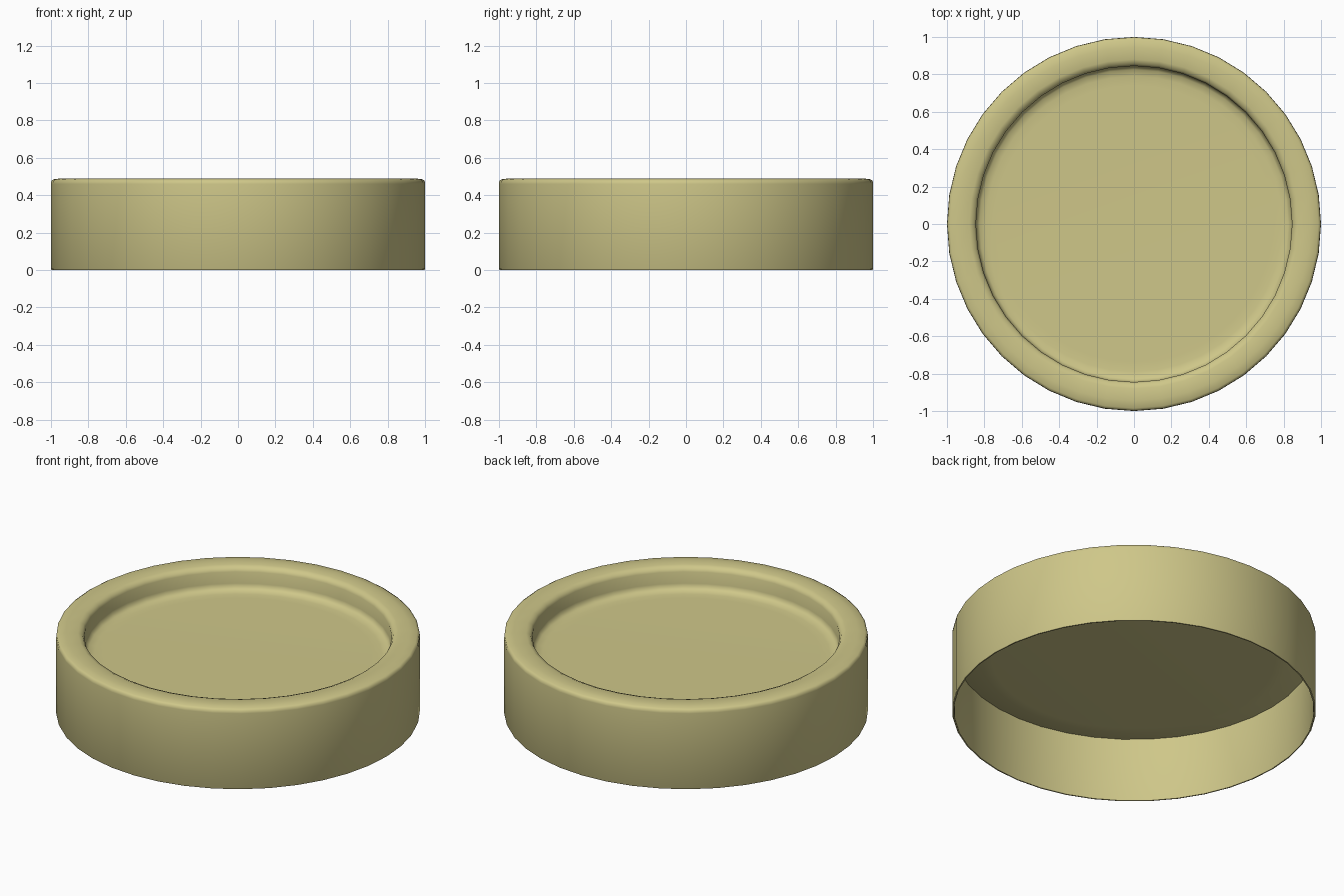
import bpy, bmesh, math

if "Cube" in bpy.data.objects:
    bpy.data.objects.remove(bpy.data.objects["Cube"])

SEGMENTS = 40


def lathe(name, profile, material):
    """Spin an (r, z) profile, from axis to axis, into a closed round part."""
    bm = bmesh.new()
    rings = []
    for r, z in profile:
        if r == 0:
            rings.append([bm.verts.new((0, 0, z))] * SEGMENTS)
        else:
            rings.append([bm.verts.new((r * math.cos(2 * math.pi * i / SEGMENTS),
                                        r * math.sin(2 * math.pi * i / SEGMENTS), z))
                          for i in range(SEGMENTS)])
    for a, b in zip(rings, rings[1:]):
        for i in range(SEGMENTS):
            j = (i + 1) % SEGMENTS
            bm.faces.new(dict.fromkeys((a[i], a[j], b[j], b[i])))
    bmesh.ops.recalc_face_normals(bm, faces=bm.faces)
    mesh = bpy.data.meshes.new(name)
    bm.to_mesh(mesh)
    bm.free()
    obj = bpy.data.objects.new(name, mesh)
    bpy.context.collection.objects.link(obj)
    mesh.materials.append(material)
    bpy.context.view_layer.objects.active = obj
    obj.select_set(True)
    bpy.ops.object.shade_smooth_by_angle(angle=math.radians(60))
    return obj


khaki = bpy.data.materials.new("khaki")
khaki.diffuse_color = (0.62, 0.57, 0.25, 1)
khaki.use_nodes = True
khaki.node_tree.nodes["Principled BSDF"].inputs["Base Color"].default_value = khaki.diffuse_color

# Thin lid: sunken panel, raised rounded rim, skirt open below
lathe("lid", [
    (0, 0.35), (0.74, 0.35), (0.79, 0.351),               # sunken panel
    (0.825, 0.357), (0.84, 0.37), (0.845, 0.39),          # soft corner and wall
    (0.845, 0.46), (0.855, 0.48), (0.88, 0.49),           # inner rim edge
    (0.945, 0.49), (0.985, 0.485), (0.998, 0.477), (1.0, 0.46),  # rounded shoulder
    (1.0, 0.006), (0.997, 0.0), (0.99, 0.0),              # skirt and lower lip
    (0.988, 0.006), (0.988, 0.388),                       # inside of the skirt
    (0.84, 0.342), (0.78, 0.338), (0, 0.338),             # underside of panel
], khaki)
